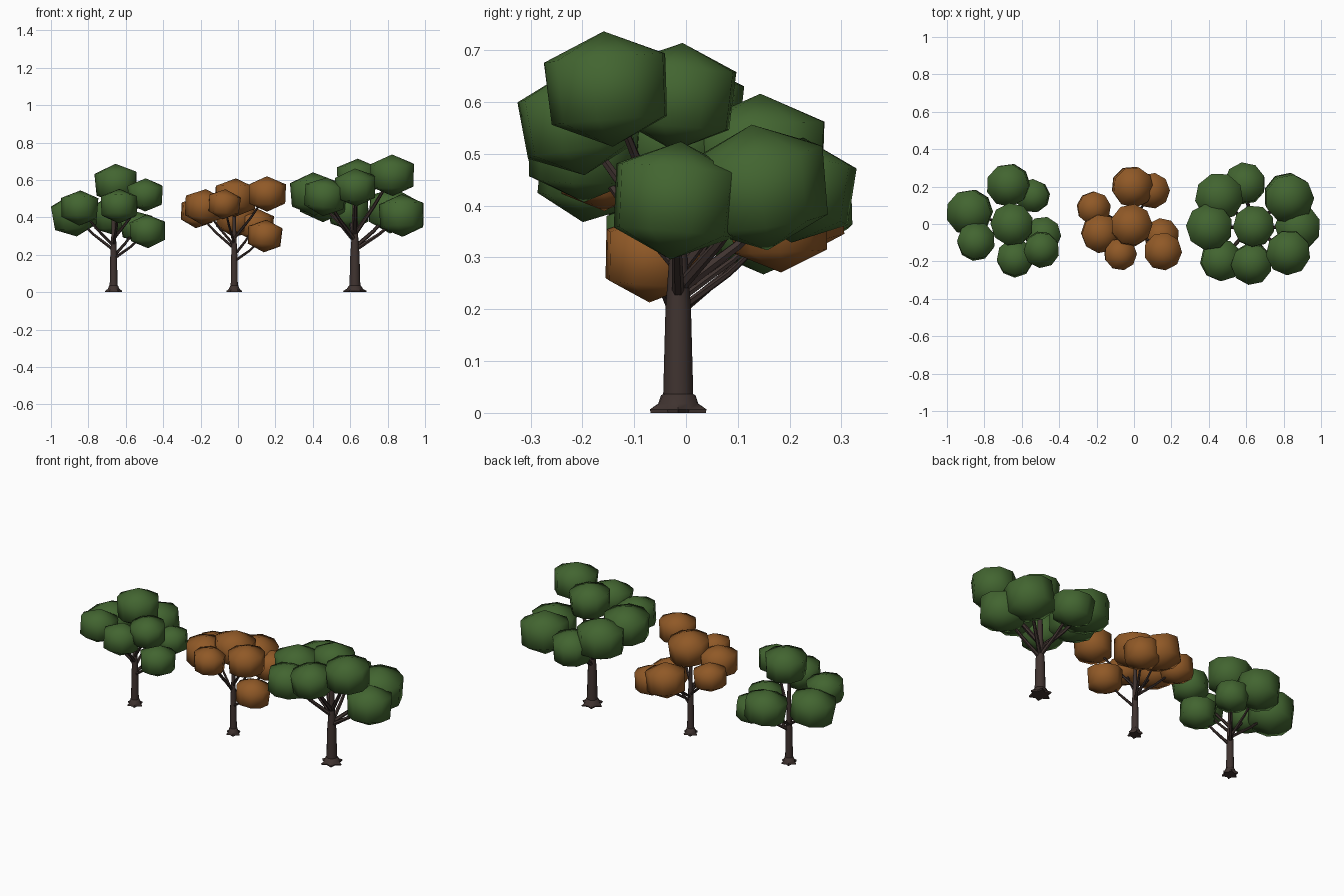
import bpy, bmesh, math, random
from mathutils import Vector, Euler, Matrix

random.seed(4)
if "Cube" in bpy.data.objects:
    bpy.data.objects.remove(bpy.data.objects["Cube"])


def material(name, rgb):
    m = bpy.data.materials.new(name)
    m.use_nodes = True
    m.diffuse_color = (*rgb, 1)
    m.node_tree.nodes["Principled BSDF"].inputs["Base Color"].default_value = (*rgb, 1)
    return m


GREEN = material("leaf green", (0.055, 0.13, 0.03))
ORANGE = material("autumn orange", (0.28, 0.1, 0.02))
BARK = material("dark bark", (0.05, 0.033, 0.029))


def finish(bm, name, mat, sharp=None):
    bmesh.ops.recalc_face_normals(bm, faces=bm.faces)
    mesh = bpy.data.meshes.new(name)
    bm.to_mesh(mesh)
    bm.free()
    mesh.materials.append(mat)
    obj = bpy.data.objects.new(name, mesh)
    bpy.context.collection.objects.link(obj)
    mesh.shade_smooth()
    if sharp:
        mesh.set_sharp_from_angle(angle=sharp)
    return obj


def loft(bm, rings):
    """Skin a list of equally long point rings and cap both ends."""
    loops = [[bm.verts.new(p) for p in ring] for ring in rings]
    n = len(loops[0])
    for a, b in zip(loops, loops[1:]):
        for i in range(n):
            j = (i + 1) % n
            bm.faces.new((a[i], a[j], b[j], b[i]))
    bm.faces.new(loops[0])
    bm.faces.new(loops[-1])


def ring(center, axis, radius, sides, star=0.0):
    turn = Vector(axis).to_track_quat("Z", "Y")
    pts = []
    for i in range(sides):
        a = math.tau * i / sides
        r = radius * (1 + star * (-1) ** i)
        pts.append(Vector(center) + turn @ Vector((r * math.cos(a), r * math.sin(a), 0)))
    return pts


def trunk(name, x, y, r, top):
    # flared root foot, tapering stem
    up = (0, 0, 1)
    profile = [(0.0, r * 1.75, 0.22), (0.007, r * 1.8, 0.2), (0.018, r * 1.4, 0.05),
               (0.034, r * 1.15, 0), (0.036, r, 0), (0.2, r * 0.85, 0),
               (0.3, r * 0.6, 0), (top, r * 0.3, 0)]
    bm = bmesh.new()
    loft(bm, [ring((x, y, z), up, rad, 12, s) for z, rad, s in profile])
    finish(bm, name, BARK, math.radians(45))


def branch(name, start, end, r):
    # slightly sagging limb into the leaf clump
    mid = start.lerp(end, 0.5) - Vector((0, 0, 0.01))
    bm = bmesh.new()
    loft(bm, [ring(p, end - start, r * k, 6)
              for p, k in ((start, 1), (mid, 0.8), (end, 0.55))])
    finish(bm, name, BARK, math.radians(50))


def clump(name, center, r, mat):
    # faceted leaf ball: two rings between a top and a bottom point
    bm = bmesh.new()
    bmesh.ops.create_uvsphere(bm, u_segments=9, v_segments=3, radius=1)
    for v in bm.verts:
        tip = abs(v.co.z) > 0.9
        if not tip:
            v.co.x *= 1.155 if v.co.z > 0 else 1.1
            v.co.y *= 1.155 if v.co.z > 0 else 1.1
            v.co.z *= 1.08
        v.co.z *= 0.93
    tilt = Euler([random.uniform(-0.14, 0.14), random.uniform(-0.14, 0.14),
                  random.uniform(0, 3)]).to_matrix().to_4x4()
    bm.transform(Matrix.Translation(center) @ tilt @ Matrix.Scale(r, 4))
    finish(bm, name, mat)


def tree(label, x, r, mat, clumps):
    y = -0.015
    crown = min(clumps, key=lambda c: math.hypot(c[0] - x, c[1] - y))
    trunk(label + "_trunk", x, y, r, crown[2])
    for i, (cx, cy, cz, cr) in enumerate(clumps, 1):
        center = Vector((cx, cy, cz))
        clump(f"{label}_leaf_clump_{i}", center, cr, mat)
        if (cx, cy, cz, cr) != crown:
            start = Vector((x, y, min(0.55 * cz, 0.31)))
            branch(f"{label}_branch_{i}", start, center, r * 0.42)


tree("right_tree", -0.665, 0.021, GREEN, [
    (-0.67, 0.21, 0.41, 0.115), (-0.877, 0.065, 0.41, 0.122), (-0.845, -0.095, 0.45, 0.102),
    (-0.65, -0.005, 0.58, 0.115), (-0.54, 0.15, 0.35, 0.09), (-0.635, -0.185, 0.46, 0.1),
    (-0.495, -0.135, 0.52, 0.096), (-0.485, -0.06, 0.325, 0.097)])

tree("middle_tree", -0.02, 0.019, ORANGE, [
    (-0.01, 0.2, 0.395, 0.11), (0.095, 0.18, 0.36, 0.096), (-0.217, 0.085, 0.425, 0.09),
    (-0.18, -0.05, 0.455, 0.104), (-0.015, -0.01, 0.505, 0.112), (-0.075, -0.16, 0.47, 0.087),
    (0.155, -0.145, 0.525, 0.102), (0.145, -0.065, 0.3, 0.094)])

tree("left_tree", 0.625, 0.029, GREEN, [
    (0.595, 0.215, 0.43, 0.11), (0.455, 0.145, 0.495, 0.13), (0.825, 0.142, 0.435, 0.132),
    (0.405, -0.02, 0.525, 0.125), (0.64, -0.015, 0.61, 0.112), (0.465, -0.195, 0.51, 0.112),
    (0.63, -0.21, 0.56, 0.11), (0.825, -0.15, 0.625, 0.12), (0.877, -0.02, 0.41, 0.123)])
